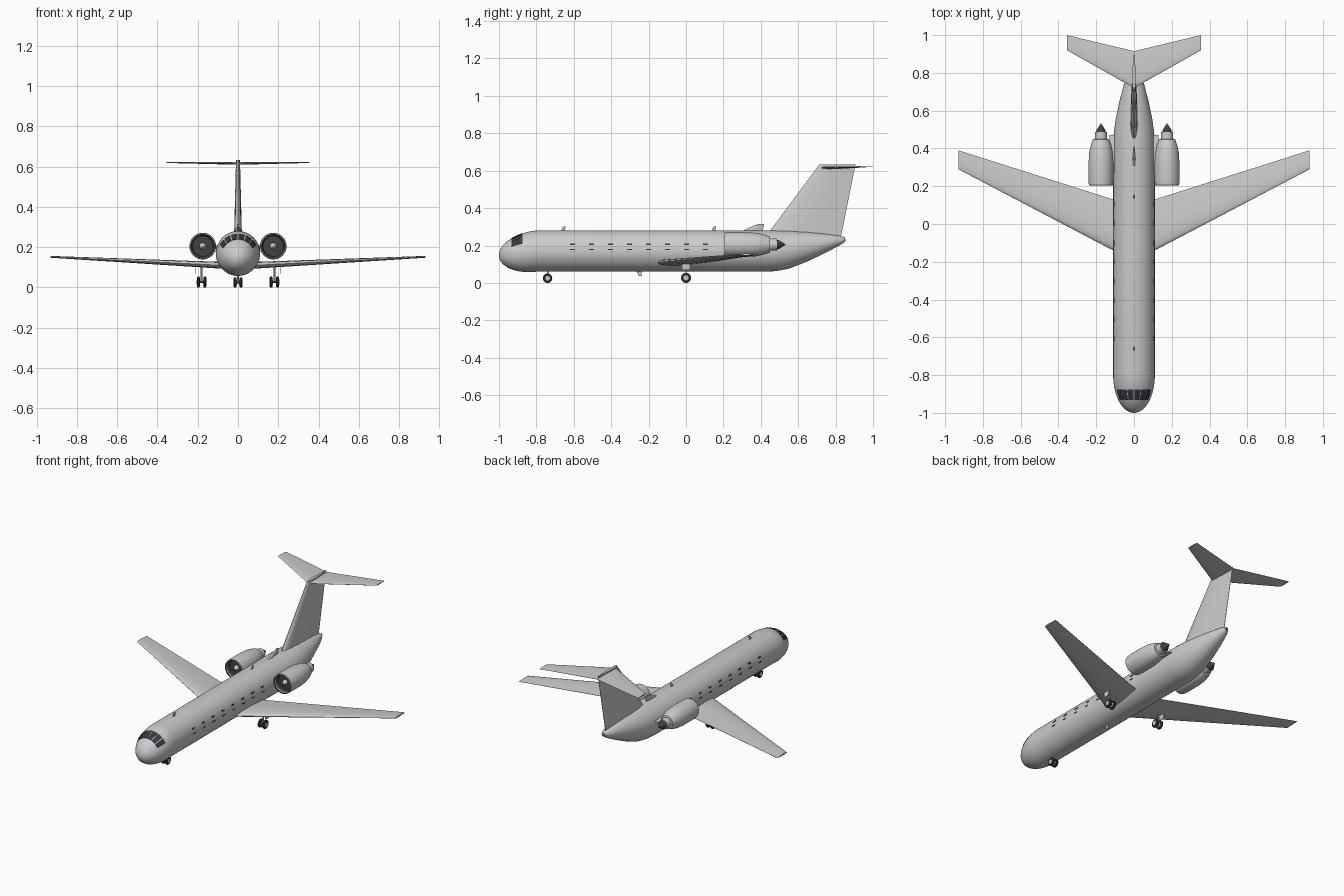
import bpy, bmesh
from math import sin, cos, pi, radians, sqrt

cube = bpy.data.objects.get("Cube")
if cube:
    bpy.data.objects.remove(cube)


def material(name, r, g, b):
    m = bpy.data.materials.new(name)
    m.use_nodes = True
    m.diffuse_color = (r, g, b, 1)
    m.node_tree.nodes["Principled BSDF"].inputs["Base Color"].default_value = (r, g, b, 1)
    return m


PAINT = material("light_grey_paint", 0.6, 0.6, 0.6)
DARK = material("dark_metal", 0.05, 0.055, 0.06)
GLASS = material("window_glass", 0.035, 0.045, 0.055)
RUBBER = material("tyre_rubber", 0.03, 0.03, 0.03)


def loft(name, rings, mat, angle=35):
    """Skin a closed solid through a list of equal-length rings."""
    bm = bmesh.new()
    rows = [[bm.verts.new(p) for p in ring] for ring in rings]
    n = len(rows[0])
    for a, b in zip(rows, rows[1:]):
        for i in range(n):
            j = (i + 1) % n
            bm.faces.new((a[i], a[j], b[j], b[i]))
    bm.faces.new(rows[0])
    bm.faces.new(rows[-1])
    bmesh.ops.remove_doubles(bm, verts=bm.verts, dist=1e-6)
    bmesh.ops.recalc_face_normals(bm, faces=bm.faces)
    mesh = bpy.data.meshes.new(name)
    bm.to_mesh(mesh)
    bm.free()
    mesh.materials.append(mat)
    obj = bpy.data.objects.new(name, mesh)
    bpy.context.collection.objects.link(obj)
    bpy.ops.object.select_all(action='DESELECT')
    obj.select_set(True)
    bpy.context.view_layer.objects.active = obj
    bpy.ops.object.shade_smooth_by_angle(angle=radians(angle))
    return obj


def lathe(name, profile, centre, axis, mat, sides=32):
    """Turn (radius, distance) pairs around the x, y or z axis."""
    cx, cy, cz = centre
    rings = []
    for r, d in profile:
        ring = []
        for k in range(sides):
            u, v = r * cos(2 * pi * k / sides), r * sin(2 * pi * k / sides)
            offset = {"x": (d, u, v), "y": (u, d, v), "z": (u, v, d)}[axis]
            ring.append((cx + offset[0], cy + offset[1], cz + offset[2]))
        rings.append(ring)
    return loft(name, rings, mat)


# Fuselage cross-section: elliptical nose, straight barrel, upswept tail
TAIL = [(0.42, 0.28, 0.06, 0.11), (0.48, 0.28, 0.063, 0.107), (0.55, 0.279, 0.076, 0.098),
        (0.65, 0.273, 0.115, 0.077), (0.75, 0.262, 0.163, 0.051),
        (0.82, 0.252, 0.2, 0.029), (0.85, 0.245, 0.22, 0.012)]


def section(y):
    """Return centre height, half width and half height at y."""
    if y < -0.8:
        t = min((-0.8 - y) / 0.2, 1)
        r = 0.11 * sqrt(1 - t * t) + 0.0005
        return 0.17 - 0.022 * t, r, r
    for a, b in zip(TAIL, TAIL[1:]):
        if a[0] <= y <= b[0]:
            f = (y - a[0]) / (b[0] - a[0])
            top, bottom, width = (a[i] + f * (b[i] - a[i]) for i in (1, 2, 3))
            return (top + bottom) / 2, width, (top - bottom) / 2
    return 0.17, 0.11, 0.11


def skin(y, a, lift=0.0):
    zc, rx, rz = section(y)
    return ((rx + lift) * cos(a), y, zc + (rz + lift) * sin(a))


SIDES = 48
stations = [-0.8 - 0.2 * cos(pi / 2 * k / 14) for k in range(15)] + [t[0] for t in TAIL]
loft("fuselage", [[skin(y, 2 * pi * k / SIDES) for k in range(SIDES)] for y in stations], PAINT, 50)


def plate(name, y0, y1, a0, a1, mat, steps=5):
    """Thin plate that follows the fuselage skin."""
    rings = []
    for i in range(steps + 1):
        y = y0 + (y1 - y0) * i / steps
        angles = [radians(a0 + (a1 - a0) * k / steps) for k in range(steps + 1)]
        rings.append([skin(y, a, 0.002) for a in angles]
                     + [skin(y, a, -0.004) for a in reversed(angles)])
    return loft(name, rings, mat)


# Cockpit windows
for k in range(6):
    start = 27 + k * 21
    plate(f"cockpit_window_{k + 1}", -0.932, -0.875, start + 1.5, start + 19.5, GLASS)

# Cabin windows, two rows on both sides
for k in range(8):
    y = -0.607 + k * 0.1015
    for row, (low, high) in {"upper": (17, 22), "lower": (2.8, 5.6)}.items():
        plate(f"{row}_window_left_{k + 1}", y - 0.013, y + 0.013, low, high, GLASS, 2)
        plate(f"{row}_window_right_{k + 1}", y - 0.013, y + 0.013, 180 - high, 180 - low, GLASS, 2)

# Aerofil outline as (chord fraction, thickness fraction)
UPPER = [(0, 0), (0.02, 0.2), (0.08, 0.37), (0.2, 0.48), (0.4, 0.5), (0.7, 0.3)]
FOIL = UPPER + [(1, 0.03), (1, -0.03)] + [(c, -t) for c, t in reversed(UPPER[1:])]


def surface(name, spans, mat=PAINT):
    """Sideways aerofoil through (x, leading y, trailing y, z, thickness)."""
    return loft(name, [[(x, le + c * (te - le), z + t * h) for c, t in FOIL]
                       for x, le, te, z, h in spans], mat)


def upright(name, spans, mat=PAINT):
    """Upright aerofoil through (z, leading y, trailing y, thickness)."""
    return loft(name, [[(t * h, le + c * (te - le), z) for c, t in FOIL]
                       for z, le, te, h in spans], mat)


def mirrored(tip, root):
    return [(-tip[0],) + tip[1:], root, tip]


# Flying surfaces
surface("main_wing", mirrored((0.93, 0.29, 0.39, 0.152, 0.009), (0, -0.198, 0.095, 0.106, 0.036)))
surface("tailplane", mirrored((0.355, 0.92, 1.0, 0.621, 0.006), (0, 0.72, 0.915, 0.616, 0.014)))
surface("engine_pylon", mirrored((0.13, 0.27, 0.47, 0.2, 0.018), (0, 0.27, 0.47, 0.2, 0.018)))
upright("tail_fin", [(0.235, 0.417, 0.826, 0.04), (0.632, 0.712, 0.906, 0.02)])

# Dorsal air scoop and aerials
upright("dorsal_scoop", [(0.27, 0.28, 0.41, 0.014), (0.305, 0.36, 0.415, 0.012), (0.315, 0.39, 0.418, 0.008)])
for name, y in (("front_aerial", -0.675), ("rear_aerial", 0.13)):
    upright(name, [(0.27, y, y + 0.025, 0.008), (0.302, y + 0.018, y + 0.032, 0.005)])
upright("belly_aerial", [(0.07, -0.27, -0.24, 0.008), (0.036, -0.25, -0.236, 0.005)])
lathe("tail_light", [(0.001, -0.02), (0.011, -0.01), (0.011, 0.006), (0.001, 0.012)],
      (0, 0.842, 0.23), "y", DARK, 16)

# Engines
for side, s in (("left", 1), ("right", -1)):
    centre = (s * 0.175, 0, 0.205)
    lathe(f"{side}_nacelle", [(0.001, 0.25), (0.052, 0.25), (0.056, 0.215), (0.06, 0.205), (0.064, 0.207),
                              (0.066, 0.23), (0.066, 0.32), (0.062, 0.38), (0.053, 0.42),
                              (0.043, 0.448), (0.033, 0.45), (0.031, 0.487), (0.001, 0.487)], centre, "y", PAINT)
    lathe(f"{side}_intake_liner", [(0.001, 0.238), (0.051, 0.238), (0.0585, 0.2055), (0.0605, 0.2055),
                                   (0.058, 0.24), (0.001, 0.244)], centre, "y", DARK)
    lathe(f"{side}_spinner", [(0.001, 0.212), (0.008, 0.217), (0.015, 0.228), (0.017, 0.24), (0.001, 0.24)],
          centre, "y", PAINT)
    lathe(f"{side}_exhaust_cone", [(0.001, 0.48), (0.026, 0.485), (0.022, 0.5), (0.001, 0.532)],
          centre, "y", DARK)


# Landing gear
def wheel(name, x, y, radius, width):
    w = width / 2
    lathe(name + "_tyre", [(0.001, -w * 0.8), (radius * 0.8, -w), (radius, -w * 0.6), (radius, w * 0.6),
                           (radius * 0.8, w), (0.001, w * 0.8)], (x, y, radius), "x", RUBBER, 24)
    lathe(name + "_hub", [(0.001, -w * 1.1), (radius * 0.5, -w * 1.1), (radius * 0.5, w * 1.1),
                          (0.001, w * 1.1)], (x, y, radius), "x", PAINT, 16)


def gear(name, x, y, radius, spread, top):
    for side, s in (("left", 1), ("right", -1)):
        wheel(f"{name}_{side}", x + s * spread, y, radius, 0.015)
    lathe(name + "_axle", [(0.005, -spread), (0.005, spread)], (x, y, radius), "x", DARK, 12)
    lathe(name + "_strut", [(0.004, radius), (0.004, top)], (x, y, 0), "z", PAINT, 12)


gear("nose_gear", 0, -0.74, 0.025, 0.014, 0.08)
for side, s in (("left", 1), ("right", -1)):
    gear(f"{side}_main_gear", s * 0.181, 0, 0.027, 0.016, 0.115)
    x = s * 0.212
    loft(f"{side}_gear_door", [[(x + dx, y, z) for y, z in ((-0.022, 0.07), (0.022, 0.07), (0.022, 0.112),
                                                            (-0.022, 0.112))] for dx in (-0.002, 0.002)], PAINT)
